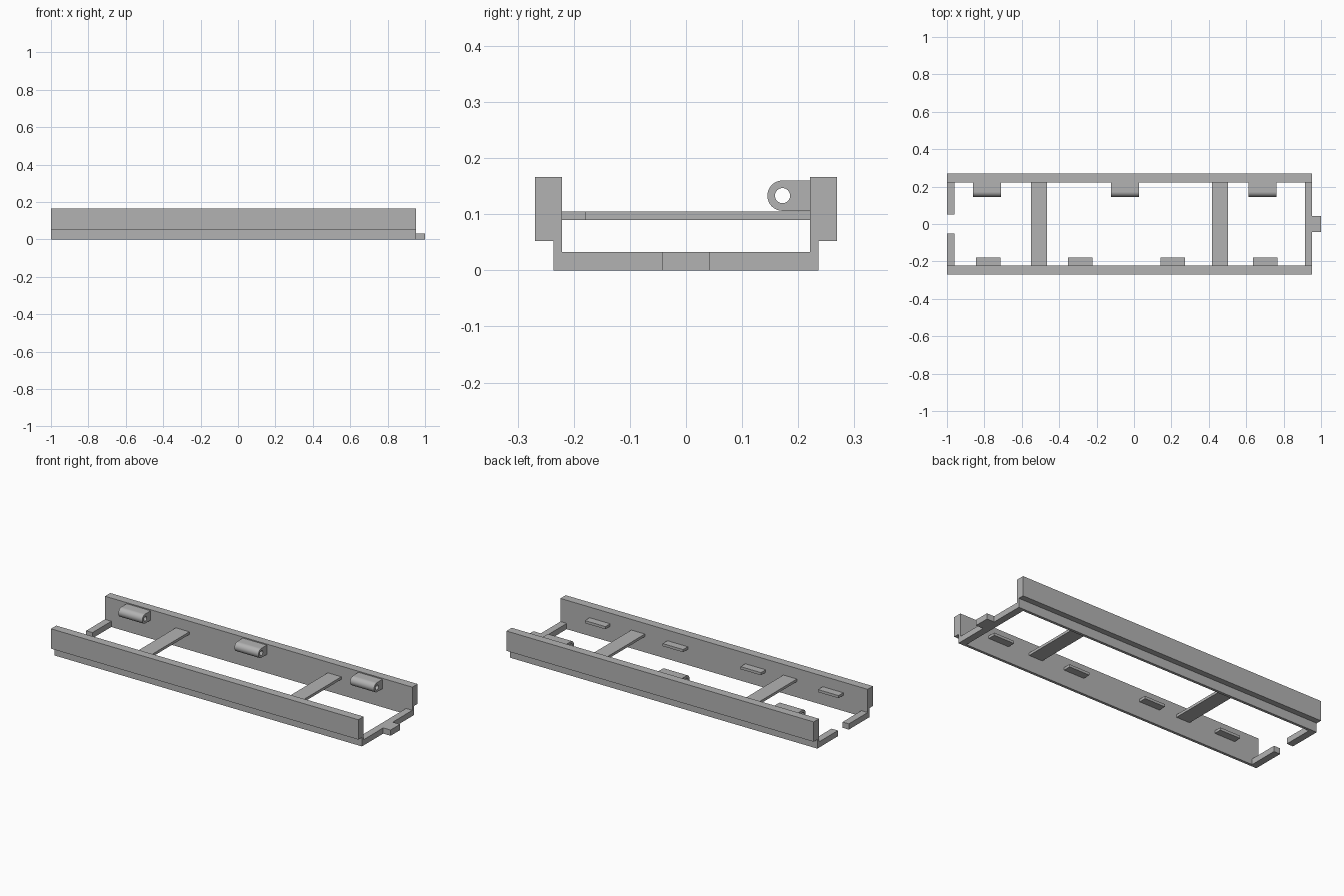
import bpy
from math import radians, sin, cos, pi

cube = bpy.data.objects.get("Cube")
if cube:
    bpy.data.objects.remove(cube, do_unlink=True)

grey = bpy.data.materials.new("plain_grey")
grey.use_nodes = True
GREY = (0.45, 0.45, 0.45, 1)
grey.diffuse_color = GREY
grey.node_tree.nodes["Principled BSDF"].inputs["Base Color"].default_value = GREY


def box(name, x0, x1, y0, y1, z0, z1):
    """Axis-aligned block between two corners."""
    bpy.ops.mesh.primitive_cube_add(
        size=1, location=((x0 + x1) / 2, (y0 + y1) / 2, (z0 + z1) / 2))
    ob = bpy.context.object
    ob.name = ob.data.name = name
    ob.scale = (x1 - x0, y1 - y0, z1 - z0)
    bpy.ops.object.transform_apply(location=False, rotation=False, scale=True)
    ob.data.materials.append(grey)
    return ob


def extrude(name, outlines, x0, x1):
    """Filled (y, z) outlines swept along x; inner outlines become holes."""
    curve = bpy.data.curves.new(name, 'CURVE')
    curve.dimensions = '2D'
    curve.fill_mode = 'BOTH'
    curve.extrude = (x1 - x0) / 2
    for points in outlines:
        spline = curve.splines.new('POLY')
        spline.points.add(len(points) - 1)
        for p, (y, z) in zip(spline.points, points):
            p.co = (y, z, 0, 1)
        spline.use_cyclic_u = True
    ob = bpy.data.objects.new(name, curve)
    bpy.context.collection.objects.link(ob)
    ob.location.x = (x0 + x1) / 2
    ob.rotation_euler = (radians(90), 0, radians(90))
    bpy.ops.object.select_all(action='DESELECT')
    ob.select_set(True)
    bpy.context.view_layer.objects.active = ob
    bpy.ops.object.convert(target='MESH')
    ob = bpy.context.object
    ob.data.materials.clear()
    ob.data.materials.append(grey)
    bpy.ops.object.shade_smooth_by_angle(angle=radians(30))
    return ob


def arc(y, z, r, start, end, steps):
    return [(y + r * cos(start + (end - start) * i / steps),
             z + r * sin(start + (end - start) * i / steps))
            for i in range(steps + 1)]


LEFT, RIGHT = -1.0, 0.953     # ends of the rails
INNER, LIP, OUTER = 0.221, 0.236, 0.269
BAR, STEP, TOP = 0.033, 0.052, 0.166

# Stepped side rails and the split end bars
for side, label in ((-1, "front"), (1, "back")):
    profile = [(INNER, 0), (LIP, 0), (LIP, STEP), (OUTER, STEP),
               (OUTER, TOP), (INNER, TOP)]
    extrude(label + "_rail", [[(side * y, z) for y, z in profile]], LEFT, RIGHT)
    y0, y1 = sorted((side * 0.05, side * INNER))
    box(label + "_split_end_bar", LEFT, LEFT + 0.04, y0, y1, 0, BAR)

# Closed end bar with its locating tab
box("end_bar", RIGHT - 0.04, RIGHT, -INNER, INNER, 0, BAR)
box("end_tab", RIGHT, 1.0, -0.043, 0.043, 0, BAR)

# Flat cross braces
for x in (-0.507, 0.459):
    box("cross_brace", x - 0.043, x + 0.043, -INNER, INNER, 0.09, 0.105)

# Small ledges on the inside of the front rail
for x in (-0.78, -0.287, 0.208, 0.702):
    box("ledge", x - 0.065, x + 0.065, -INNER, -0.178, 0.09, 0.105)

# Round-nosed hinge knuckles on the inside of the back rail
HY, HZ, HR = 0.172, 0.133, 0.027
nose = arc(HY, HZ, HR, pi / 2, 3 * pi / 2, 24)
knuckle = nose + [(INNER, HZ - HR), (INNER, HZ + HR)]
pin_hole = arc(HY, HZ, 0.0135, 0, 2 * pi, 32)[:-1]
for x in (-0.786, -0.048, 0.687):
    extrude("hinge_knuckle", [knuckle, pin_hole], x - 0.076, x + 0.076)
